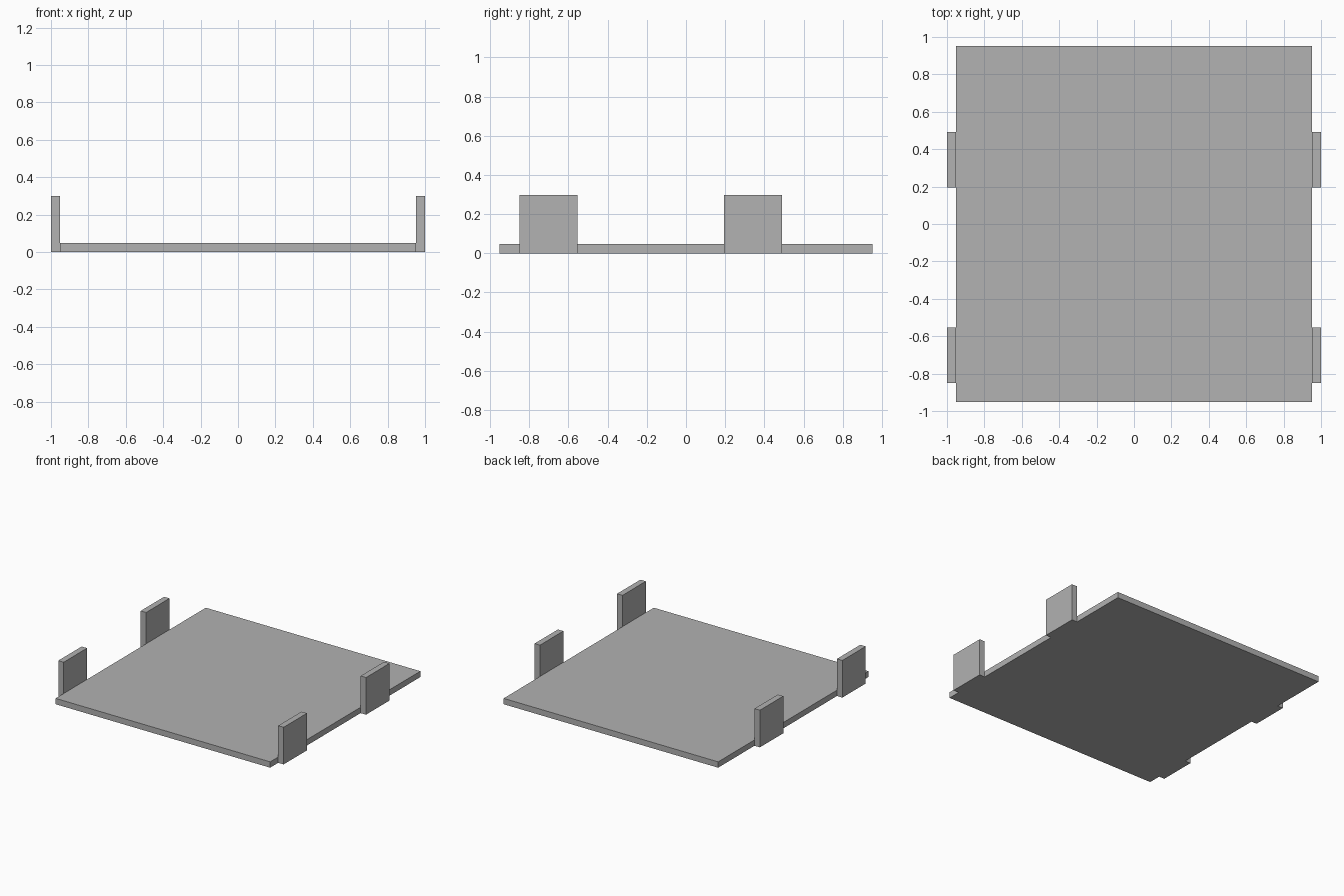
import bpy

cube = bpy.data.objects.get("Cube")
if cube:
    bpy.data.objects.remove(cube, do_unlink=True)

GREY = (0.445, 0.445, 0.445, 1.0)
grey = bpy.data.materials.new("plain grey")
grey.use_nodes = True
grey.diffuse_color = GREY
grey.node_tree.nodes["Principled BSDF"].inputs["Base Color"].default_value = GREY


def box(name, low, high):
    """Add a flat-shaded box spanning two opposite corners."""
    centre = [(a + b) / 2 for a, b in zip(low, high)]
    bpy.ops.mesh.primitive_cube_add(size=1, location=centre)
    obj = bpy.context.object
    obj.name = name
    obj.scale = [b - a for a, b in zip(low, high)]
    bpy.ops.object.transform_apply(location=False, rotation=False, scale=True)
    obj.data.materials.append(grey)
    return obj


EDGE = 0.952        # half width of the square plate
THICKNESS = 0.047
TAB_TOP = 0.298
TAB_LENGTH = 0.296

# Square base plate
box("base_plate", (-EDGE, -EDGE, 0), (EDGE, EDGE, THICKNESS))

# Upright tabs on the outside of the left and right edges
for end, start in (("front", -0.85), ("back", 0.195)):
    stop = start + TAB_LENGTH
    box(f"{end}_left_tab", (EDGE, start, 0), (1, stop, TAB_TOP))
    box(f"{end}_right_tab", (-1, start, 0), (-EDGE, stop, TAB_TOP))
